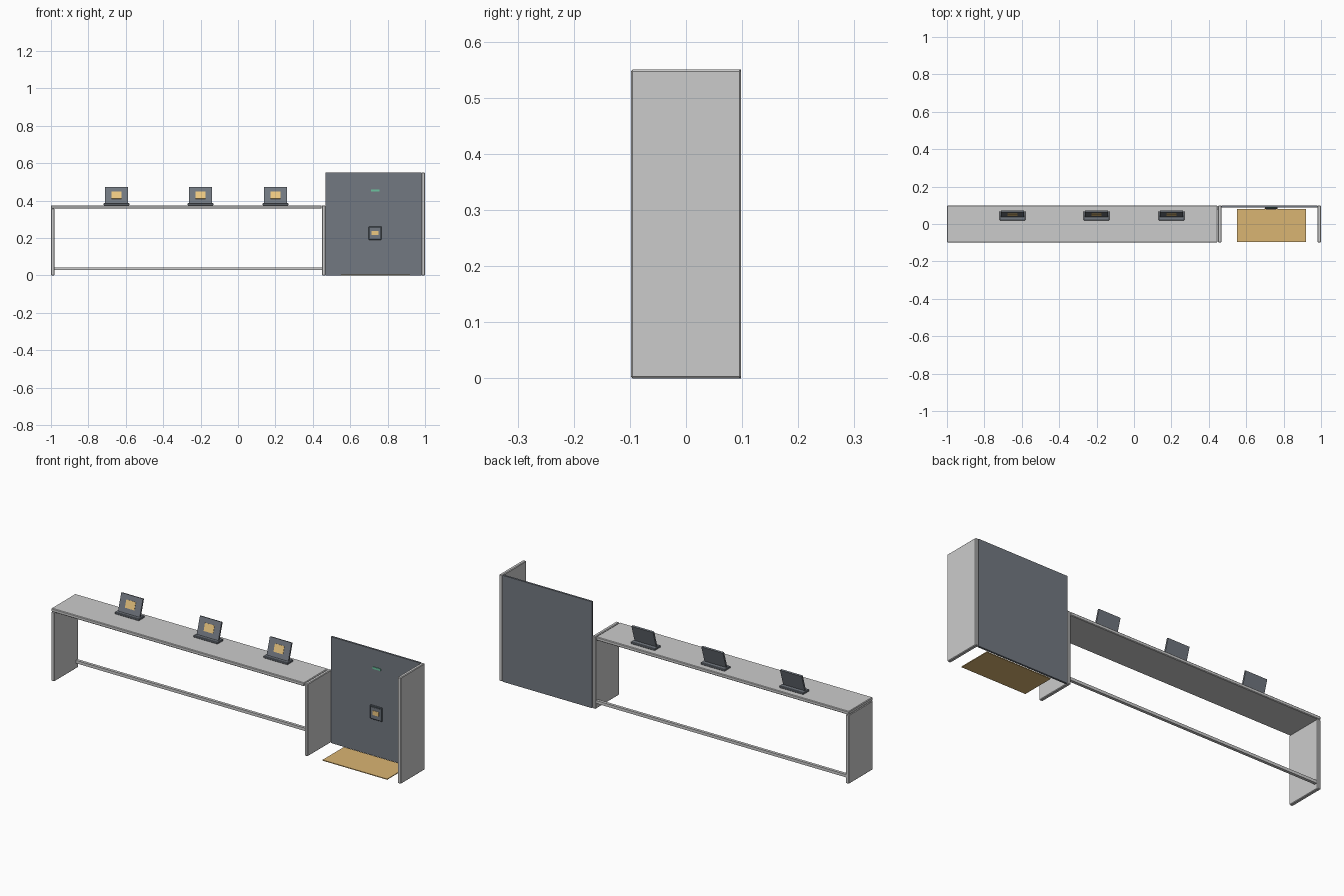
import bpy
import math
from mathutils import Matrix, Vector

if "Cube" in bpy.data.objects:
    bpy.data.objects.remove(bpy.data.objects["Cube"])


def material(name, rgb):
    m = bpy.data.materials.new(name)
    m.diffuse_color = (*rgb, 1)
    m.use_nodes = True
    m.node_tree.nodes["Principled BSDF"].inputs["Base Color"].default_value = m.diffuse_color
    return m


SLATE = material("slate", (0.17, 0.19, 0.22))
DARK = material("dark_slate", (0.09, 0.11, 0.13))
AMBER = material("amber", (0.85, 0.58, 0.22))
TAN = material("tan", (0.70, 0.46, 0.17))
GREEN = material("green", (0.15, 0.55, 0.35))


def box(name, x, y, z, mat=None, bevel=0.0):
    """Box from (min, max) ranges on each axis."""
    bpy.ops.mesh.primitive_cube_add(size=1)
    o = bpy.context.object
    o.name = name
    lo, hi = Vector((x[0], y[0], z[0])), Vector((x[1], y[1], z[1]))
    o.data.transform(Matrix.Translation((lo + hi) / 2) @ Matrix.Diagonal((*(hi - lo), 1)))
    if mat:
        o.data.materials.append(mat)
    if bevel:
        b = o.modifiers.new("bevel", "BEVEL")
        b.width = bevel
        b.segments = 1
    return o


DEPTH = (-0.098, 0.098)
BEV = 0.003

# long counter
box("counter_top", (-1.0, 0.447), DEPTH, (0.357, 0.375), None, BEV)
box("counter_left_leg", (-1.0, -0.982), DEPTH, (0, 0.357), None, BEV)
box("counter_right_leg", (0.449, 0.467), DEPTH, (0, 0.375), None, BEV)
box("counter_stretcher", (-0.982, 0.449), (0.078, 0.093), (0.028, 0.043))

# booth
box("booth_back_panel", (0.469, 0.982), (0.088, 0.098), (0, 0.55), SLATE)
box("booth_side_panel", (0.982, 1.0), DEPTH, (0, 0.55), None, BEV)
box("booth_floor_mat", (0.55, 0.92), (-0.095, 0.08), (0, 0.004), TAN)

# wall terminal and status light
box("terminal_body", (0.698, 0.768), (0.08, 0.088), (0.19, 0.262), DARK, 0.003)
box("terminal_face", (0.706, 0.760), (0.078, 0.081), (0.198, 0.254), SLATE)
box("terminal_screen", (0.715, 0.751), (0.0765, 0.079), (0.215, 0.238), AMBER)
box("status_light", (0.71, 0.757), (0.085, 0.089), (0.449, 0.46), GREEN)

# tablets on stands, screens leaning back
for i, cx in enumerate((-0.65, -0.2, 0.2), 1):
    box(f"tablet_base_{i}", (cx - 0.069, cx + 0.069), (0.02, 0.068), (0.375, 0.386), SLATE, 0.002)
    lean = Matrix.Translation((cx, 0.036, 0.383)) @ Matrix.Rotation(math.radians(-17), 4, "X")
    panel = box(f"tablet_panel_{i}", (-0.062, 0.062), (0, 0.009), (0, 0.093), SLATE)
    screen = box(f"tablet_screen_{i}", (-0.027, 0.027), (-0.0015, 0.001), (0.028, 0.068), AMBER)
    panel.data.transform(lean)
    screen.data.transform(lean)
